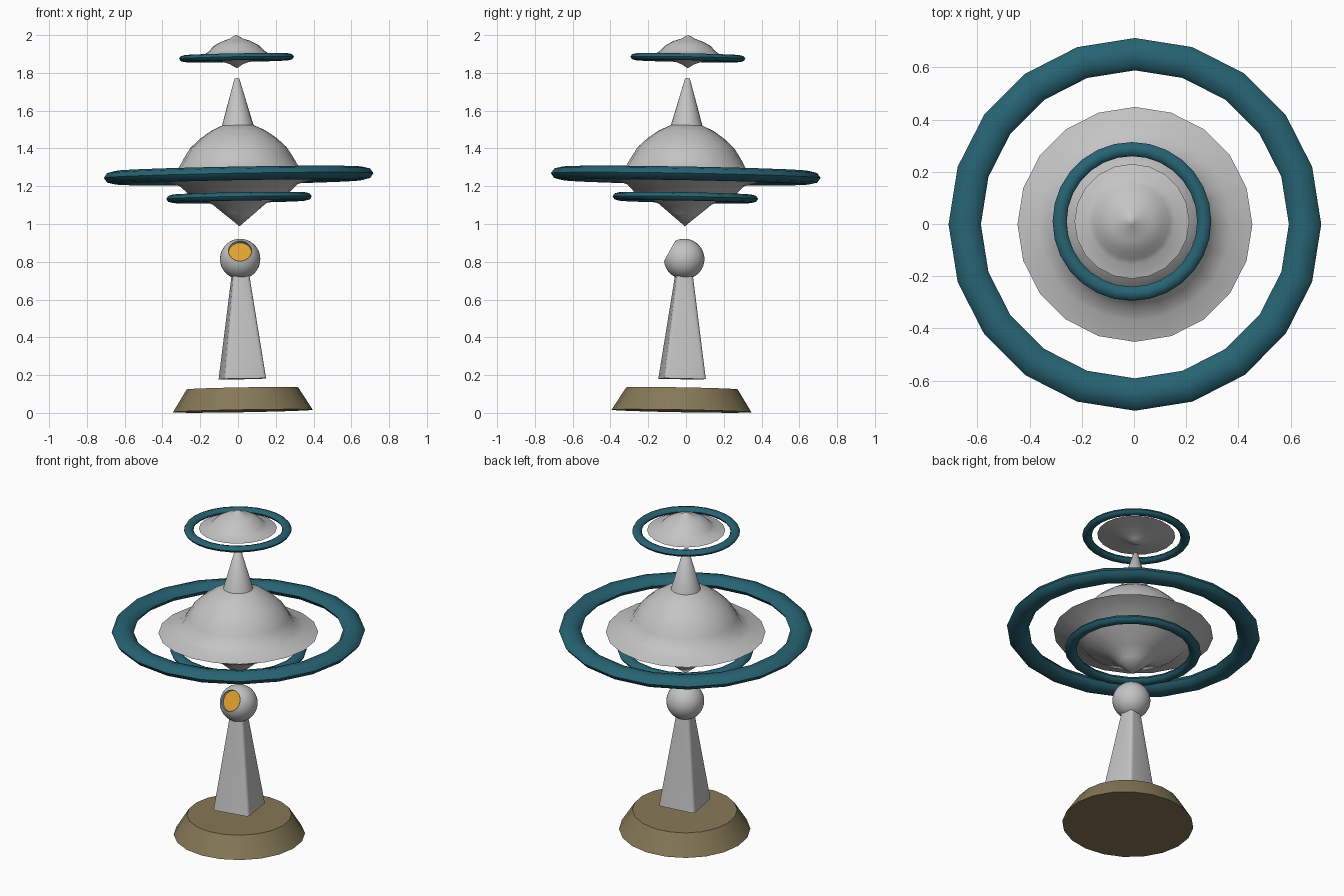
import bpy, bmesh, math
from mathutils import Matrix, Vector

cube = bpy.data.objects.get("Cube")
if cube:
    bpy.data.objects.remove(cube, do_unlink=True)


def material(name, rgb):
    m = bpy.data.materials.new(name)
    m.use_nodes = True
    color = (*rgb, 1.0)
    m.diffuse_color = color
    m.node_tree.nodes["Principled BSDF"].inputs["Base Color"].default_value = color
    return m


GREY = material("light grey", (0.55, 0.55, 0.55))
TEAL = material("deep teal", (0.02, 0.125, 0.17))
OLIVE = material("olive brown", (0.24, 0.19, 0.095))
AMBER = material("amber", (0.75, 0.36, 0.03))

# The whole figure leans very slightly
LEAN = (Matrix.Translation((0.026, -0.024, 0))
        @ Matrix.Rotation(-0.018, 4, 'X') @ Matrix.Rotation(-0.018, 4, 'Y'))


def finish(name, bm, mats, local=Matrix(), sharp=35):
    bmesh.ops.remove_doubles(bm, verts=bm.verts, dist=1e-5)
    bmesh.ops.recalc_face_normals(bm, faces=bm.faces)
    mesh = bpy.data.meshes.new(name)
    bm.to_mesh(mesh)
    bm.free()
    for m in mats:
        mesh.materials.append(m)
    obj = bpy.data.objects.new(name, mesh)
    bpy.context.collection.objects.link(obj)
    obj.matrix_world = LEAN @ local
    bpy.ops.object.select_all(action='DESELECT')
    obj.select_set(True)
    bpy.context.view_layer.objects.active = obj
    bpy.ops.object.shade_smooth_by_angle(angle=math.radians(sharp))
    return obj


def lathe(profile, sides):
    """Spin (radius, height) points around z."""
    bm = bmesh.new()
    verts = [bm.verts.new((r, 0, z)) for r, z in profile]
    edges = [bm.edges.new(pair) for pair in zip(verts, verts[1:])]
    bmesh.ops.spin(bm, geom=verts + edges, axis=(0, 0, 1), cent=(0, 0, 0),
                   angle=math.tau, steps=sides, use_merge=True)
    bmesh.ops.dissolve_degenerate(bm, edges=bm.edges, dist=1e-5)
    return bm


def ring(name, major, width, height, z, sides):
    section = [(major + width * math.cos(i * math.tau / 8),
                z + height * math.sin(i * math.tau / 8)) for i in range(9)]
    finish(name, lathe(section, sides), [TEAL], sharp=60)


# Base plinth
finish("base_plinth", lathe([(0, 0.01), (0.37, 0.01), (0.295, 0.13), (0, 0.13)], 20), [OLIVE])

# Square tapered stem with softened corners, turned a little
bm = bmesh.new()
bmesh.ops.create_cone(bm, cap_ends=True, segments=4, radius1=0.159, radius2=0.058,
                      depth=0.57, matrix=Matrix.Translation((0, 0, 0.465))
                      @ Matrix.Rotation(math.radians(54), 4, 'Z'))
sides = [e for e in bm.edges if abs(e.verts[0].co.z - e.verts[1].co.z) > 0.1]
bmesh.ops.bevel(bm, geom=sides, offset=0.018, segments=3, profile=0.5, affect='EDGES')
finish("stem", bm, [GREY])

# Eyeball with a sunken amber lens facing forward and up
R, HOLE = 0.107, 0.061
start = math.asin(HOLE / R)
arc = [start + (math.pi - start) * i / 16 for i in range(17)]
profile = [(0, 0.066), (HOLE, 0.066)] + [(R * math.sin(a), R * math.cos(a)) for a in arc]
bm = lathe(profile, 32)
for f in bm.faces:
    c = f.calc_center_median()
    f.material_index = int(abs(c.z - 0.066) < 0.001 and c.xy.length < HOLE * 0.9)
aim = Vector((0, -0.88, 0.47)).to_track_quat('Z', 'Y').to_matrix().to_4x4()
finish("eyeball", bm, [GREY, AMBER], Matrix.Translation((0, 0, 0.815)) @ aim)

# Large saucer: pointed underside, thin rim, flared dome
finish("large_saucer", lathe([
    (0, 0.988), (0.08, 1.055), (0.14, 1.105), (0.27, 1.165), (0.31, 1.205), (0.45, 1.248),
    (0.37, 1.272), (0.315, 1.305), (0.29, 1.35), (0.255, 1.405), (0.205, 1.452),
    (0.145, 1.494), (0.085, 1.522), (0, 1.535)], 20), [GREY], sharp=50)

# Spire on the dome
finish("spire", lathe([(0, 1.5), (0.09, 1.5), (0.013, 1.77), (0, 1.774)], 20), [GREY], sharp=60)

# Small saucer floating on top
finish("small_saucer", lathe([
    (0, 1.825), (0.035, 1.847), (0.08, 1.863), (0.15, 1.876), (0.22, 1.889),
    (0.165, 1.904), (0.145, 1.918), (0.12, 1.945), (0.075, 1.969),
    (0.035, 1.982), (0.015, 1.995), (0, 2.0)], 20), [GREY], sharp=50)

# Floating rings
ring("large_ring", 0.652, 0.062, 0.036, 1.257, 20)
ring("lower_ring", 0.352, 0.033, 0.022, 1.14, 20)
ring("top_ring", 0.277, 0.027, 0.018, 1.881, 28)
